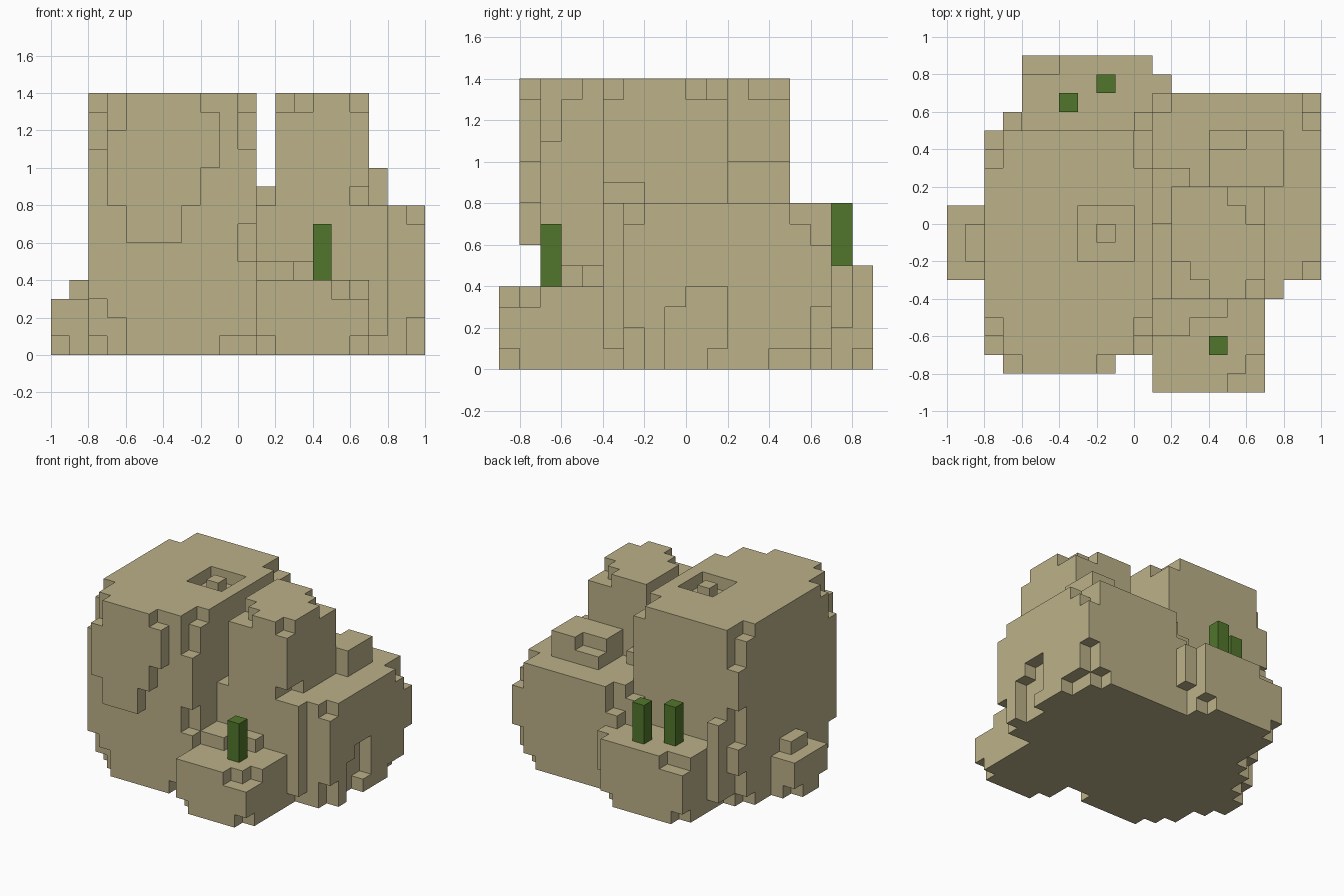
import bpy
import bmesh
from itertools import product
from mathutils import Vector

UNIT = 0.1

cube = bpy.data.objects.get("Cube")
if cube:
    bpy.data.objects.remove(cube, do_unlink=True)


def make_material(name, color):
    mat = bpy.data.materials.new(name)
    mat.use_nodes = True
    mat.diffuse_color = color
    bsdf = mat.node_tree.nodes["Principled BSDF"]
    bsdf.inputs["Base Color"].default_value = color
    bsdf.inputs["Roughness"].default_value = 0.9
    return mat


stone = make_material("sandy stone", (0.50, 0.44, 0.25, 1))
grass = make_material("grass green", (0.085, 0.18, 0.025, 1))

taken = set()
parts = []


def block(x, y, z):
    """Cells of a box; each argument is a (start, stop) range in cells."""
    return set(product(range(*x), range(*y), range(*z)))


def chip(cells, x, y, z):
    """Knock a box of cells out of a block."""
    cells -= block(x, y, z)


def column(cells, x, y, top=None, foot=None):
    """Cut one upright row of cells down to a top and up from a foot."""
    if top is not None:
        chip(cells, (x, x + 1), (y, y + 1), (top, 20))
    if foot is not None:
        chip(cells, (x, x + 1), (y, y + 1), (0, foot))


def add_part(name, cells, mat):
    """Reserve cells that are still free for a named part."""
    own = cells - taken
    taken.update(own)
    parts.append((name, own, mat))


def build_skin(name, cells, mat):
    """Make a mesh from the exposed cell sides and merge flat areas."""
    bm = bmesh.new()
    corners = {}

    def vert(p):
        key = tuple(round(c) for c in p)
        if key not in corners:
            corners[key] = bm.verts.new(Vector(key) * UNIT)
        return corners[key]

    for cell in sorted(cells):
        base = Vector(cell)
        for axis, side in product(range(3), (0, 1)):
            n, u, v = Vector(), Vector(), Vector()
            n[axis] = u[(axis + 1) % 3] = v[(axis + 2) % 3] = 1
            neighbour = base + n * (2 * side - 1)
            if tuple(round(c) for c in neighbour) in taken:
                continue
            o = base + n * side
            loop = [o, o + u, o + u + v, o + v]
            if not side:
                loop.reverse()
            bm.faces.new([vert(p) for p in loop])
    bmesh.ops.dissolve_limit(bm, angle_limit=0.01, verts=bm.verts, edges=bm.edges)
    mesh = bpy.data.meshes.new(name)
    bm.to_mesh(mesh)
    bm.free()
    mesh.materials.append(mat)
    obj = bpy.data.objects.new(name, mesh)
    bpy.context.scene.collection.objects.link(obj)


# Tall boulder with a front bulge, worn corners and a pit in the top
tall = block((-8, 1), (-7, 5), (0, 14))
for x in (-8, 0):
    column(tall, x, -7, top=11)
    column(tall, x, -6, top=13)
    column(tall, x, 3, top=13)
    column(tall, x, 4, top=13)
column(tall, -8, 4, top=11, foot=3)
column(tall, -8, 3, foot=1)
column(tall, -7, 4, foot=1)
column(tall, -8, -7, foot=3)
column(tall, -7, -7, foot=2)
column(tall, -8, -6, foot=1)
chip(tall, (-1, 1), (-7, -6), (0, 1))
chip(tall, (0, 1), (-7, -6), (5, 7))
chip(tall, (-8, -7), (4, 5), (5, 8))
chip(tall, (-3, 0), (-2, 1), (13, 14))
tall |= block((-2, -1), (-1, 0), (13, 14))
bulge = block((-7, -1), (-8, -7), (6, 14))
column(bulge, -7, -8, top=12, foot=8)
column(bulge, -3, -8, foot=8)
column(bulge, -2, -8, top=13, foot=10)
add_part("tall_boulder", tall | bulge, stone)

# Wide boulder with a worn hollow in its left side
wide = block((1, 10), (-3, 7), (0, 8)) | block((1, 8), (-4, -3), (0, 8))
column(wide, 9, -3, top=7, foot=2)
column(wide, 9, 6, top=6, foot=3)
column(wide, 9, 5, top=7, foot=1)
column(wide, 9, 4, foot=1)
column(wide, 8, 6, foot=1)
column(wide, 7, -4, foot=1)
column(wide, 1, 6, top=6)
chip(wide, (9, 10), (-1, 2), (1, 4))
chip(wide, (9, 10), (-1, 1), (0, 1))
wide |= block((9, 10), (-1, 0), (3, 4)) | block((0, 2), (5, 6), (0, 7))
add_part("wide_boulder", wide, stone)

# Upper boulder resting on the wide one
upper = block((2, 7), (-4, 2), (8, 14))
for x, y in ((2, -4), (2, -3), (3, -4), (6, -4), (5, 1), (6, 1), (6, 0)):
    column(upper, x, y, top=13)
chip(upper, (6, 7), (-4, -2), (8, 9))
add_part("upper_boulder", upper, stone)

# Small slabs on top of the wide boulder
slab = block((4, 8), (2, 5), (8, 10))
chip(slab, (4, 6), (4, 5), (9, 10))
add_part("top_slab", slab, stone)
add_part("gap_slab", block((1, 3), (0, 3), (8, 9)), stone)

# Front ledge with a thin step behind it
ledge = block((1, 7), (-9, -3), (0, 4))
for x, y in ((5, -9), (6, -9), (6, -8)):
    column(ledge, x, y, top=3)
for x in (1, 6):
    column(ledge, x, -9, foot=1)
add_part("front_ledge", ledge, stone)
step = block((1, 3), (-6, -4), (4, 5)) | block((3, 5), (-5, -4), (4, 5))
add_part("front_step", step, stone)

# Back ledge and the rubble beside it
back = block((-6, 1), (5, 9), (0, 5)) | block((1, 2), (5, 8), (0, 5))
chip(back, (-6, -4), (8, 9), (4, 5))
for x in (-6, 0):
    column(back, x, 8, foot=1)
column(back, 1, 7, foot=2)
add_part("back_ledge", back, stone)
add_part("back_rubble", block((-7, -6), (5, 6), (1, 7)), stone)

# Low stone on the right side
low = block((-10, -8), (-3, 1), (0, 3)) | block((-9, -8), (-2, 0), (3, 4))
for y in (-3, 0):
    column(low, -10, y, foot=1)
add_part("low_side_stone", low, stone)

# Grass blades on both ledges
add_part("front_grass", block((4, 5), (-7, -6), (4, 7)), grass)
add_part("back_grass_outer", block((-4, -3), (6, 7), (5, 8)), grass)
add_part("back_grass_inner", block((-2, -1), (7, 8), (5, 8)), grass)

for part in parts:
    build_skin(*part)
